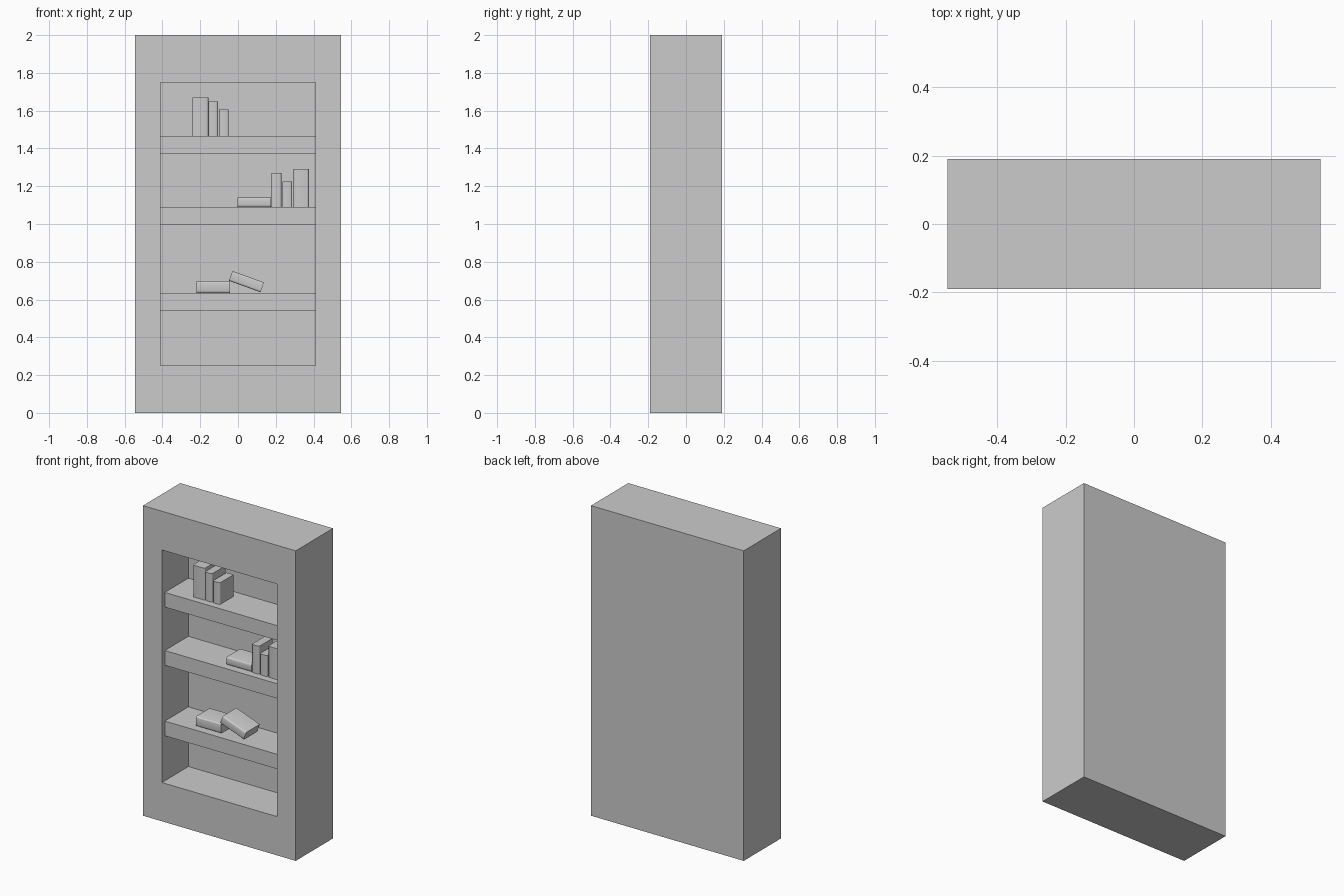
import bpy, bmesh
from math import radians
from mathutils import Matrix, Vector

if "Cube" in bpy.data.objects:
    bpy.data.objects.remove(bpy.data.objects["Cube"])


def finish(name, bm):
    bmesh.ops.recalc_face_normals(bm, faces=bm.faces[:])
    mesh = bpy.data.meshes.new(name)
    bm.to_mesh(mesh)
    bm.free()
    obj = bpy.data.objects.new(name, mesh)
    bpy.context.collection.objects.link(obj)
    return obj


def box(x0, x1, y0, y1, z0, z1):
    bm = bmesh.new()
    bmesh.ops.create_cube(bm, size=1)
    bmesh.ops.scale(bm, vec=(x1 - x0, y1 - y0, z1 - z0), verts=bm.verts)
    bmesh.ops.translate(bm, vec=((x0 + x1) / 2, (y0 + y1) / 2, (z0 + z1) / 2), verts=bm.verts)
    return bm


# Case: solid block with a recess sunk into the front
FRONT, BACK = -0.19, 0.08
bm = box(-0.545, 0.545, FRONT, 0.19, 0, 2)
bm.normal_update()
front = min(bm.faces, key=lambda f: f.calc_center_median().y)
bmesh.ops.inset_individual(bm, faces=[front], thickness=0.1)
for v in front.verts:
    v.co.x = 0.41 if v.co.x > 0 else -0.41
    v.co.z = 1.75 if v.co.z > 1 else 0.25
recess = bmesh.ops.extrude_discrete_faces(bm, faces=[front])["faces"][0]
for v in recess.verts:
    v.co.y = BACK
finish("case", bm)

# Shelves, set back slightly from the front
SHELF_TOPS = {"lower": 0.635, "middle": 1.09, "upper": 1.465}
for level, top in SHELF_TOPS.items():
    finish(level + "_shelf", box(-0.41, 0.41, -0.16, BACK, top - 0.095, top))


# Books: blocks whose spine edges, facing the front, are rounded
def book(name, cx, cz, w, h, y0=-0.115, depth=0.14, tilt=0):
    bm = box(-w / 2, w / 2, y0, y0 + depth, -h / 2, h / 2)
    axis = Vector((1, 0, 0)) if w > h else Vector((0, 0, 1))
    spine = [e for e in bm.edges
             if all(v.co.y < y0 + 0.001 for v in e.verts)
             and abs((e.verts[0].co - e.verts[1].co).normalized().dot(axis)) > 0.9]
    bmesh.ops.bevel(bm, geom=spine, offset=0.01, segments=3, profile=0.5, affect='EDGES')
    bm.transform(Matrix.Translation((cx, 0, cz)) @ Matrix.Rotation(radians(tilt), 4, 'Y'))
    obj = finish(name, bm)
    bpy.context.view_layer.objects.active = obj
    obj.select_set(True)
    bpy.ops.object.shade_smooth_by_angle(angle=radians(40))
    obj.select_set(False)


# Standing books: shelf, left, right, height
standing = [("upper", -0.242, -0.157, 0.205), ("upper", -0.155, -0.106, 0.183),
            ("upper", -0.1, -0.049, 0.14), ("middle", 0.177, 0.23, 0.18),
            ("middle", 0.235, 0.287, 0.135), ("middle", 0.295, 0.375, 0.2)]
for i, (level, x0, x1, h) in enumerate(standing):
    book(f"standing_book_{i + 1}", (x0 + x1) / 2, SHELF_TOPS[level] + h / 2, x1 - x0, h)

# Lying books, and one leaning on its neighbour
book("lying_book_middle", 0.087, 1.115, 0.178, 0.05)
book("lying_book_lower", -0.131, 0.667, 0.178, 0.063)
book("leaning_book", 0.045, 0.695, 0.178, 0.055, tilt=20)
